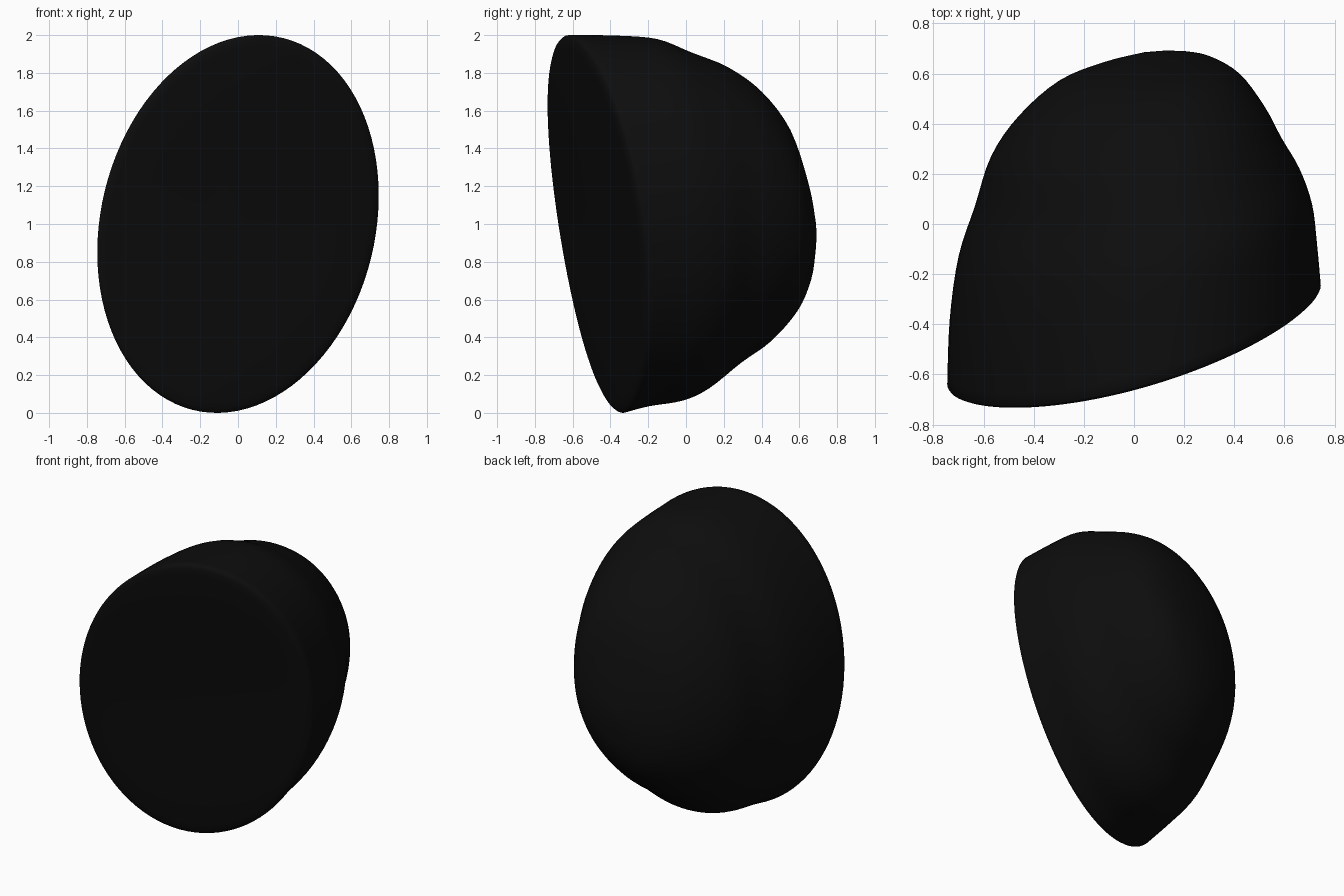
import bpy, bmesh, math

if "Cube" in bpy.data.objects:
    bpy.data.objects.remove(bpy.data.objects["Cube"])

N = 96          # points around each ring
SUB = 4         # smooth steps between key rings
TILT = 0.15     # skew of the oval outline

# key rings, rim to back: left x,y / right x,y / top y,z / bottom y,z
KEYS = [
    (-.745, -.64,  .745, -.245, -.62, 2.00,  -.335, .00),
    (-.735, -.38,  .73,  -.08,  -.38, 1.998, -.20, .035),
    (-.70,  -.13,  .71,   .08,  -.16, 1.98,  -.02, .065),
    (-.635,  .07,  .66,   .22,   .02, 1.91,   .12, .13),
    (-.57,   .27,  .59,   .34,   .22, 1.83,   .29, .265),
    (-.46,   .43,  .52,   .47,   .40, 1.70,   .45, .38),
    (-.30,   .57,  .42,   .60,   .55, 1.50,   .59, .54),
    (-.12,   .645, .30,   .67,   .645, 1.22,  .66, .70),
    (.04,    .685, .20,   .69,   .685, 1.02,  .685, .85),
]
APEX = (.125, .692, .94)
delta = math.asin(TILT)


def catmull(p0, p1, p2, p3, t):
    return tuple(.5 * (2*b + (c-a)*t + (2*a-5*b+4*c-d)*t*t + (3*b-a-3*c+d)*t**3)
                 for a, b, c, d in zip(p0, p1, p2, p3))


def ring(key):
    """Skewed oval through the left, right, top and bottom points."""
    lx, ly, rx, ry, ty, tz, by, bz = key
    h, v = (ry - ly) / 2, (ty - by) / 2
    d = 1 - TILT * TILT
    a, b = (h - TILT * v) / d, (v - TILT * h) / d
    m, q = (ly + ry + ty + by) / 4, (ly + ry - ty - by) / 4
    pts = []
    for i in range(N):
        f = 2 * math.pi * i / N
        c, s = math.cos(f), math.sin(f + delta)
        pts.append(((lx + rx) / 2 + (rx - lx) / 2 * c,
                    m + a * c + b * s + q * math.cos(2 * f),
                    (tz + bz) / 2 + (tz - bz) / 2 * s))
    return pts


# front cap rings, shrinking the rim towards the centre with a softened edge
rim = ring(KEYS[0])
centre = tuple(sum(p[k] for p in rim) / N for k in range(3))
rings = []
for scale, push in ((.35, -.02), (.7, -.02), (.93, -.02), (.975, -.016), (.993, -.008)):
    rings.append([(centre[0] + (x - centre[0]) * scale,
                   centre[1] + (y - centre[1]) * scale + push,
                   centre[2] + (z - centre[2]) * scale) for x, y, z in rim])

# domed back rings
for i in range(len(KEYS) - 1):
    p = [KEYS[max(0, min(len(KEYS) - 1, i + o))] for o in (-1, 0, 1, 2)]
    for j in range(SUB):
        rings.append(ring(catmull(*p, j / SUB)))
rings.append(ring(KEYS[-1]))

# skin the rings
bm = bmesh.new()
loops = [[bm.verts.new(co) for co in r] for r in rings]
for a, b in zip(loops, loops[1:]):
    for i in range(N):
        j = (i + 1) % N
        bm.faces.new((a[i], a[j], b[j], b[i]))
front = bm.verts.new((centre[0], centre[1] - .02, centre[2]))
back = bm.verts.new(APEX)
for i in range(N):
    j = (i + 1) % N
    bm.faces.new((front, loops[0][j], loops[0][i]))
    bm.faces.new((back, loops[-1][i], loops[-1][j]))
bmesh.ops.recalc_face_normals(bm, faces=bm.faces[:])
for f in bm.faces:
    f.smooth = True

mesh = bpy.data.meshes.new("domed_shell")
bm.to_mesh(mesh)
bm.free()
shell = bpy.data.objects.new("domed_shell", mesh)
bpy.context.collection.objects.link(shell)

# single near-black colour
black = bpy.data.materials.new("soft black")
black.diffuse_color = (.004, .004, .004, 1)
black.use_nodes = True
black.node_tree.nodes["Principled BSDF"].inputs["Base Color"].default_value = black.diffuse_color
mesh.materials.append(black)
